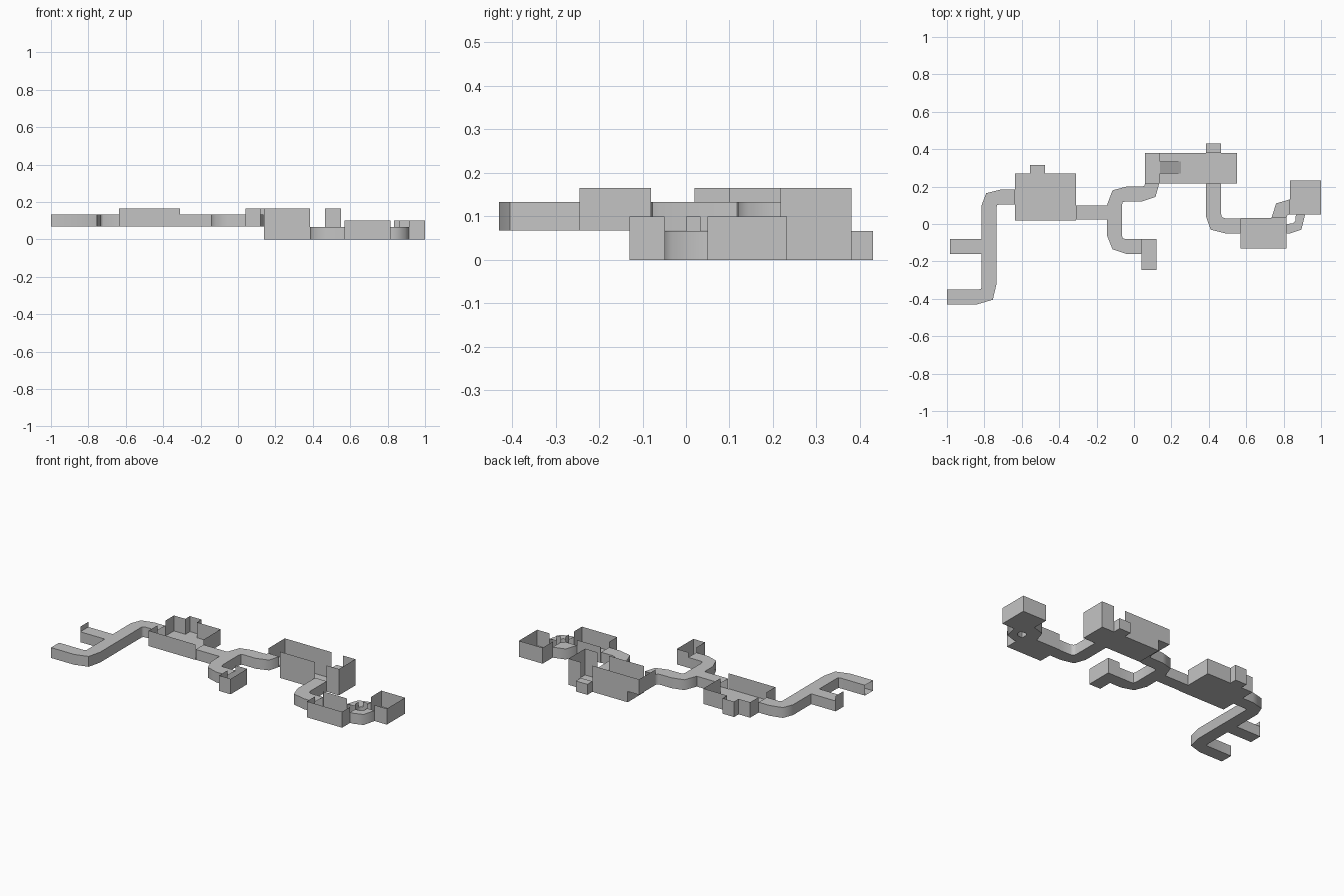
import bpy, bmesh, math

if "Cube" in bpy.data.objects:
    bpy.data.objects.remove(bpy.data.objects["Cube"])

stone = bpy.data.materials.new("grey_stone")
stone.diffuse_color = (0.55, 0.55, 0.55, 1)
stone.use_nodes = True
stone.node_tree.nodes["Principled BSDF"].inputs["Base Color"].default_value = stone.diffuse_color


def finish(name, faces, smooth=False):
    """Make a thin-walled object from a list of polygons."""
    bm = bmesh.new()
    for f in faces:
        bm.faces.new([bm.verts.new(p) for p in f])
    bmesh.ops.remove_doubles(bm, verts=bm.verts, dist=0.0005)
    bmesh.ops.recalc_face_normals(bm, faces=bm.faces)
    me = bpy.data.meshes.new(name)
    bm.to_mesh(me)
    bm.free()
    ob = bpy.data.objects.new(name, me)
    bpy.context.collection.objects.link(ob)
    me.materials.append(stone)
    if smooth:
        bpy.ops.object.select_all(action='DESELECT')
        ob.select_set(True)
        bpy.context.view_layer.objects.active = ob
        bpy.ops.object.shade_smooth_by_angle(angle=math.radians(60))
    return ob


def wall(a, b, z0, z1):
    return [(*a, z0), (*b, z0), (*b, z1), (*a, z1)]


def floor(x0, x1, y0, y1, z):
    return [(x0, y0, z), (x1, y0, z), (x1, y1, z), (x0, y1, z)]


def spans(lo, hi, gap):
    """Split a wall run around a full-height doorway."""
    parts = [(lo, hi)] if gap is None else [(lo, gap[0]), (gap[1], hi)]
    return [(a, b) for a, b in parts if b - a > 0.002]


def room(x0, x1, y0, y1, z0, z1, **gaps):
    faces = [floor(x0, x1, y0, y1, z0)]
    for side, y in (("front", y0), ("back", y1)):
        faces += [wall((a, y), (b, y), z0, z1) for a, b in spans(x0, x1, gaps.get(side))]
    for side, x in (("left", x0), ("right", x1)):
        faces += [wall((x, a), (x, b), z0, z1) for a, b in spans(y0, y1, gaps.get(side))]
    return faces


def corridor(name, left, right, z0, z1):
    """Closed passage between two matching side lines, open at its ends."""
    faces = []
    for i in range(len(left) - 1):
        a, b, c, d = left[i], left[i + 1], right[i + 1], right[i]
        faces += [wall(a, b, z0, z1), wall(d, c, z0, z1)]
        for z in (z0, z1):
            faces.append([(*p, z) for p in (a, b, c, d)])
    return finish(name, faces, True)


LOW, LOW_TOP = 0.0, 0.066          # lower level passages
UP, UP_TOP, ROOF = 0.068, 0.133, 0.165   # upper level

# West room with open alcove
west = room(-0.635, -0.31, 0.02, 0.27, UP, ROOF,
            left=(0.105, 0.185), right=(0.02, 0.1), back=(-0.555, -0.475))
west += [floor(-0.555, -0.475, 0.27, 0.315, UP),
         wall((-0.555, 0.27), (-0.555, 0.315), UP, ROOF),
         wall((-0.475, 0.27), (-0.475, 0.315), UP, ROOF),
         wall((-0.555, 0.315), (-0.475, 0.315), UP, ROOF)]
finish("west_room", west)

# Small middle room
finish("middle_room", room(0.04, 0.12, -0.245, -0.08, UP, ROOF, left=(-0.16, -0.08)))

# Great hall: raised landing, step face, ramp and sunken floor
hall = [floor(0.06, 0.14, 0.217, 0.38, UP), floor(0.14, 0.55, 0.217, 0.38, LOW),
        wall((0.14, 0.217), (0.14, 0.38), LOW, UP),
        wall((0.06, 0.217), (0.06, 0.38), UP, ROOF),
        wall((0.55, 0.217), (0.55, 0.38), LOW, ROOF),
        wall((0.06, 0.38), (0.14, 0.38), UP, ROOF),
        wall((0.14, 0.38), (0.385, 0.38), LOW, ROOF),
        wall((0.465, 0.38), (0.55, 0.38), LOW, ROOF),
        wall((0.14, 0.217), (0.385, 0.217), LOW, ROOF),
        wall((0.465, 0.217), (0.55, 0.217), LOW, ROOF)]
finish("great_hall", hall)
finish("hall_ramp", [
    [(0.14, 0.27, UP), (0.25, 0.27, LOW), (0.25, 0.335, LOW), (0.14, 0.335, UP)],
    [(0.14, 0.27, LOW), (0.25, 0.27, LOW), (0.14, 0.27, UP)],
    [(0.14, 0.335, LOW), (0.25, 0.335, LOW), (0.14, 0.335, UP)]])

# Lower rooms
finish("lower_room", room(0.57, 0.815, -0.13, 0.033, LOW, 0.1, left=(-0.05, 0.03),
                          right=(-0.05, 0.0), back=(0.735, 0.815)))
finish("east_room", room(0.835, 1.0, 0.05, 0.232, LOW, 0.1,
                         left=(0.05, 0.13), front=(0.865, 0.915)))

# West passage with two bends
corridor("west_passage",
         [(-1, -0.35), (-0.83, -0.35), (-0.818, -0.347), (-0.815, -0.335),
          (-0.815, 0.1), (-0.79, 0.165), (-0.71, 0.185), (-0.635, 0.185)],
         [(-1, -0.43), (-0.84, -0.43), (-0.755, -0.405), (-0.735, -0.32),
          (-0.735, 0.09), (-0.732, 0.1), (-0.72, 0.105), (-0.635, 0.105)], UP, UP_TOP)
corridor("west_side_passage", [(-0.985, -0.08), (-0.815, -0.08)],
         [(-0.985, -0.16), (-0.815, -0.16)], UP, UP_TOP)
finish("side_passage_end_wall", [wall((-0.985, -0.16), (-0.985, -0.08), UP, ROOF)])

# Middle passages
corridor("middle_entry", [(-0.31, 0.1), (-0.145, 0.1)], [(-0.31, 0.023), (-0.145, 0.023)],
         UP, UP_TOP)
corridor("middle_passage",
         [(0.04, -0.16), (-0.04, -0.16), (-0.115, -0.135), (-0.145, -0.06),
          (-0.145, 0.1), (-0.115, 0.18), (-0.04, 0.2), (0.04, 0.2), (0.055, 0.204), (0.06, 0.217)],
         [(0.04, -0.08), (-0.045, -0.08), (-0.06, -0.077), (-0.065, -0.06),
          (-0.065, 0.1), (-0.06, 0.117), (-0.045, 0.12), (0.04, 0.12), (0.115, 0.145),
          (0.135, 0.217)], UP, UP_TOP)

# Lower passages
corridor("hall_passage",
         [(0.385, 0.217), (0.385, 0.04), (0.41, -0.03), (0.49, -0.05), (0.57, -0.05)],
         [(0.465, 0.217), (0.465, 0.055), (0.47, 0.038), (0.487, 0.03), (0.57, 0.03)],
         LOW, LOW_TOP)
corridor("east_outer_passage", [(0.815, -0.05), (0.835, -0.05), (0.895, -0.03), (0.915, 0.05)],
         [(0.815, 0.0), (0.85, 0.003), (0.864, 0.018), (0.865, 0.05)], LOW, LOW_TOP)
corridor("east_inner_passage", [(0.735, 0.033), (0.76, 0.11), (0.835, 0.132)],
         [(0.815, 0.033), (0.82, 0.047), (0.835, 0.052)], LOW, LOW_TOP)

# Short stub behind the hall
corridor("hall_stub", [(0.385, 0.38), (0.385, 0.43)], [(0.465, 0.38), (0.465, 0.43)],
         LOW, LOW_TOP)
finish("hall_stub_end", [wall((0.385, 0.43), (0.465, 0.43), LOW, LOW_TOP)])
